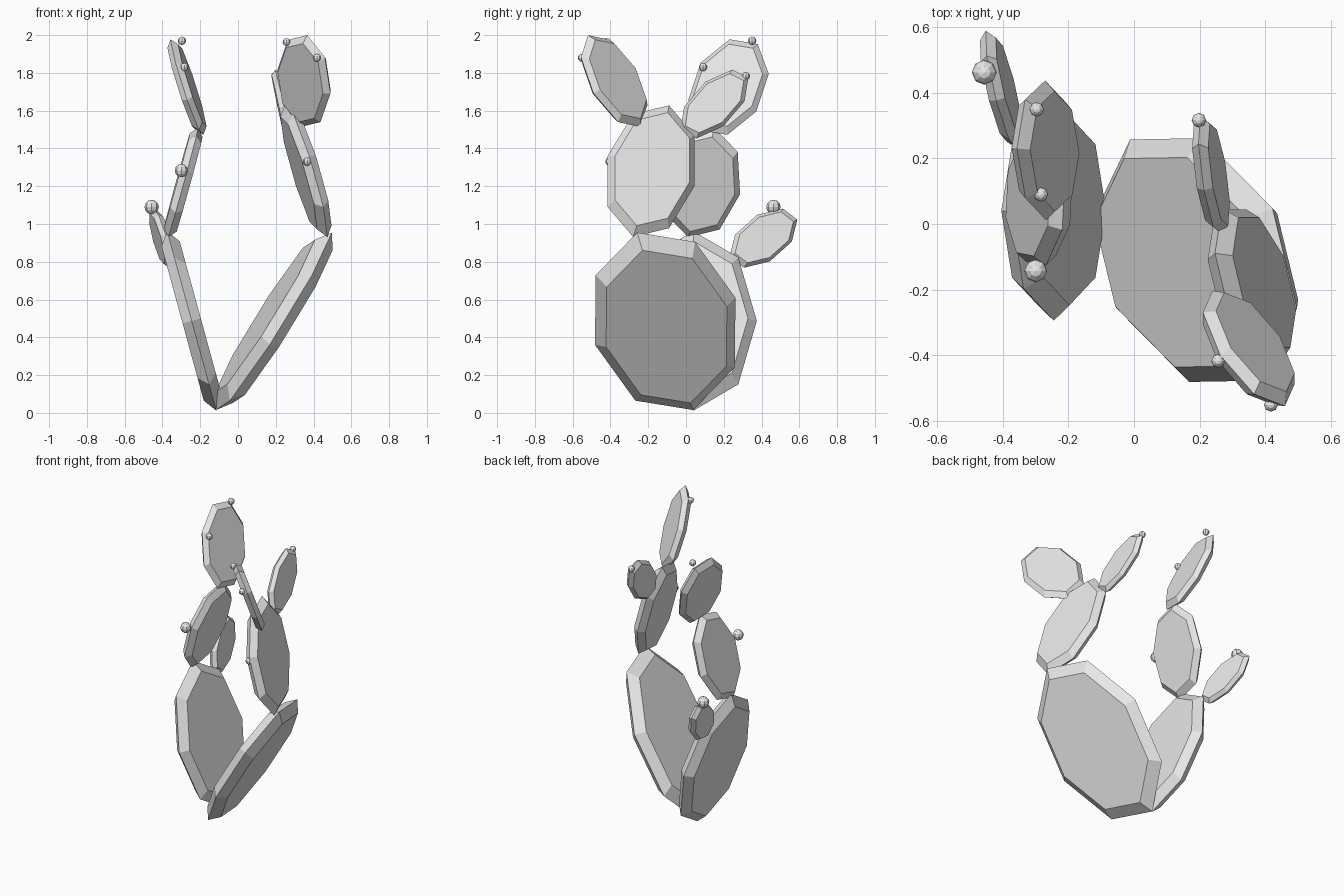
import bpy
import bmesh
from math import cos, sin, pi
from mathutils import Vector

cube = bpy.data.objects.get("Cube")
if cube:
    bpy.data.objects.remove(cube, do_unlink=True)

SIDES = 8
CAP = 0.86  # size of the flat cap relative to the ridge

# One plain grey for the whole plant
grey = bpy.data.materials.new("plain_grey")
grey.use_nodes = True
colour = (0.8, 0.8, 0.8, 1)
grey.diffuse_color = colour
grey.node_tree.nodes["Principled BSDF"].inputs["Base Color"].default_value = colour


def finish(bm, name):
    bmesh.ops.recalc_face_normals(bm, faces=bm.faces[:])
    mesh = bpy.data.meshes.new(name)
    bm.to_mesh(mesh)
    bm.free()
    mesh.materials.append(grey)
    obj = bpy.data.objects.new(name, mesh)
    bpy.context.collection.objects.link(obj)
    return obj


def pad(name, centre, up, side, thickness, pointed=False):
    """Flat eight-sided pad: a ridge ring between two smaller flat caps."""
    c, u, w = Vector(centre), Vector(up), Vector(side)
    n = u.cross(w).normalized() * thickness / 2
    turn = 0 if pointed else pi / SIDES
    radius = 1 if pointed else 1 / cos(pi / SIDES)
    bm = bmesh.new()
    rings = []
    for scale, offset in ((CAP, -1), (1, 0), (CAP, 1)):
        ring = []
        for i in range(SIDES):
            a = turn + i * 2 * pi / SIDES
            spread = (w * cos(a) + u * sin(a)) * radius * scale
            ring.append(bm.verts.new(c + spread + n * offset))
        rings.append(ring)
    bm.faces.new(rings[0])
    bm.faces.new(rings[-1])
    for low, high in zip(rings, rings[1:]):
        for i in range(SIDES):
            j = (i + 1) % SIDES
            bm.faces.new((low[i], low[j], high[j], high[i]))
    return finish(bm, name)


def bud(name, centre, radius):
    """Small faceted ball."""
    bm = bmesh.new()
    bmesh.ops.create_uvsphere(bm, u_segments=SIDES, v_segments=6, radius=radius)
    bmesh.ops.translate(bm, verts=bm.verts[:], vec=centre)
    return finish(bm, name)


# Two large pads rising from the ground in a V
pad("left_base_pad", (0.19, -0.11, 0.485), (0.27, 0.005, 0.445), (-0.09, 0.37, -0.06), 0.11)
pad("right_base_pad", (-0.245, 0.04, 0.487), (-0.13, 0, 0.475), (0, 0.335, 0), 0.1, pointed=True)

# Middle pads
pad("left_middle_pad", (0.36, -0.185, 1.28), (-0.09, 0, 0.325), (-0.055, 0.23, 0.055), 0.08)
pad("right_middle_pad", (-0.29, 0.08, 1.22), (0.075, -0.015, 0.27), (0.01, 0.2, 0.05), 0.07)

# Small pads
pad("right_low_small_pad", (-0.405, 0.41, 0.925), (-0.035, 0.165, 0.04), (-0.03, 0.035, 0.14), 0.05)
pad("right_top_pad", (-0.27, 0.225, 1.725), (-0.075, 0.08, 0.24), (0.03, 0.18, -0.03), 0.06)
pad("left_top_front_pad", (0.35, -0.38, 1.757), (-0.035, -0.08, 0.23), (-0.125, 0.143, -0.03), 0.06)
pad("left_top_back_pad", (0.235, 0.15, 1.635), (-0.02, 0.17, 0.077), (-0.03, 0.024, 0.15), 0.05)

# Buds on the pad rims
bud("right_low_bud", (-0.457, 0.463, 1.09), 0.038)
bud("right_middle_bud", (-0.3, -0.143, 1.283), 0.035)
bud("right_top_bud_front", (-0.284, 0.09, 1.83), 0.022)
bud("right_top_bud_back", (-0.297, 0.35, 1.97), 0.022)
bud("left_top_bud_inner", (0.257, -0.418, 1.963), 0.021)
bud("left_top_bud_outer", (0.418, -0.552, 1.88), 0.021)
bud("left_back_bud", (0.198, 0.317, 1.783), 0.022)
bud("left_middle_bud", (0.367, -0.405, 1.33), 0.022)
